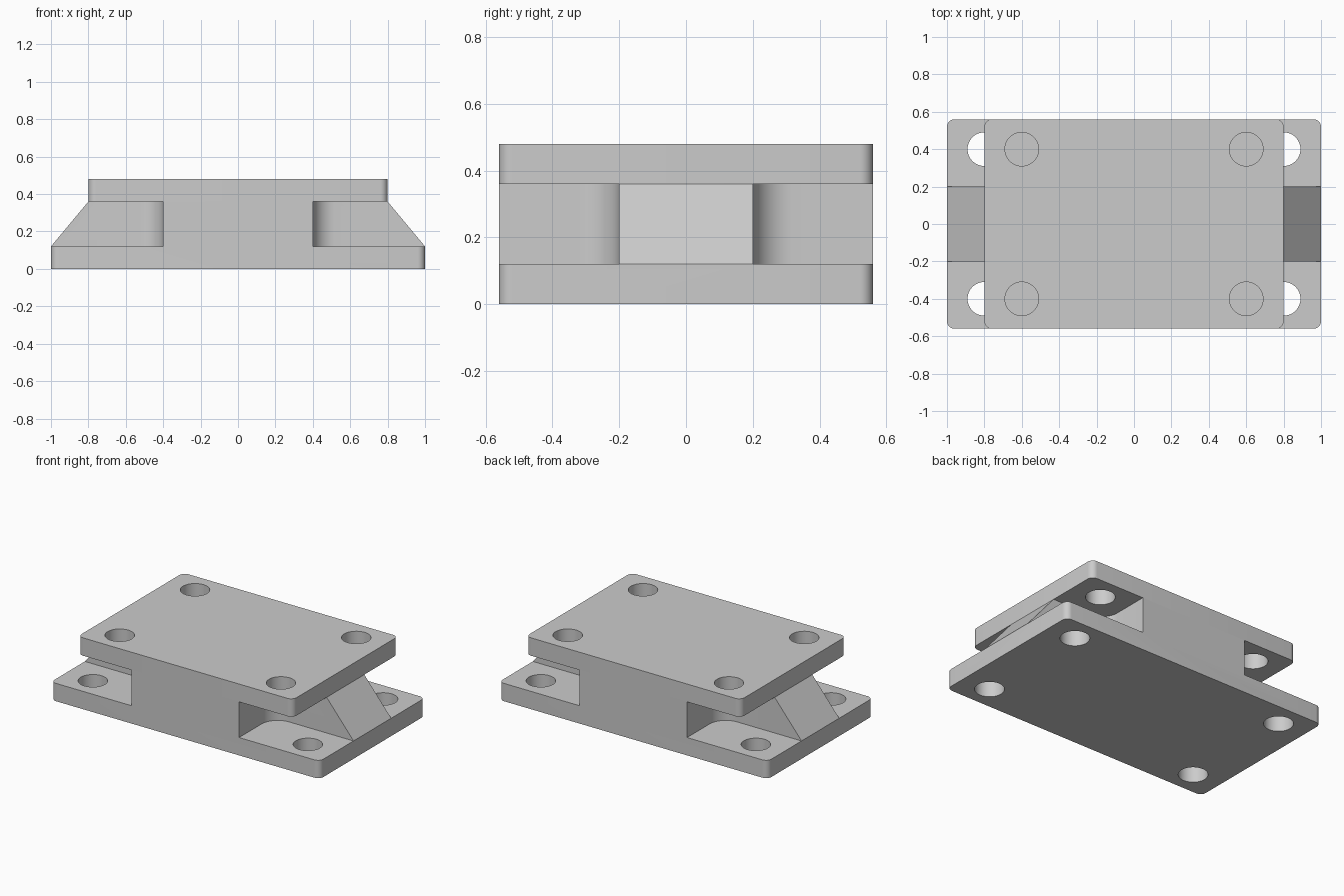
import bpy, bmesh
from math import sin, cos, pi

cube = bpy.data.objects.get("Cube")
if cube:
    bpy.data.objects.remove(cube, do_unlink=True)

GREY = (0.6, 0.6, 0.6, 1)
metal = bpy.data.materials.new("plain grey")
metal.use_nodes = True
metal.diffuse_color = GREY
metal.node_tree.nodes["Principled BSDF"].inputs["Base Color"].default_value = GREY

HALF_Y = 0.56
PLATE = 0.12       # plate thickness
RISE = 0.24        # height of the web between the plates
LOW_X, TOP_X = 1.0, 0.8


def arc(cx, cy, r, start, end, n=10):
    """Points along an arc, angles in quarter turns."""
    angles = [(start + (end - start) * i / n) * pi / 2 for i in range(n + 1)]
    return [(cx + r * cos(a), cy + r * sin(a)) for a in angles]


def four_way(points):
    """Mirror a first-quadrant outline, x axis to y axis, into a full loop."""
    half = points + [(-x, y) for x, y in reversed(points)]
    return half + [(-x, -y) for x, y in half]


def prism(name, outline, z0, z1):
    bm = bmesh.new()
    base = bm.faces.new([bm.verts.new((x, y, z0)) for x, y in outline])
    top = bmesh.ops.extrude_face_region(bm, geom=[base])["geom"]
    bmesh.ops.translate(bm, vec=(0, 0, z1 - z0),
                        verts=[v for v in top if isinstance(v, bmesh.types.BMVert)])
    bmesh.ops.recalc_face_normals(bm, faces=bm.faces)
    mesh = bpy.data.meshes.new(name)
    bm.to_mesh(mesh)
    bm.free()
    mesh.materials.append(metal)
    obj = bpy.data.objects.new(name, mesh)
    bpy.context.collection.objects.link(obj)
    return obj


def combine(target, tool, operation):
    mod = target.modifiers.new(operation.lower(), 'BOOLEAN')
    mod.object, mod.operation, mod.solver = tool, operation, 'EXACT'
    bpy.ops.object.select_all(action='DESELECT')
    bpy.context.view_layer.objects.active = target
    target.select_set(True)
    bpy.ops.object.modifier_apply(modifier=mod.name)
    bpy.data.objects.remove(tool, do_unlink=True)


def drilled_plate(name, half_x, hole_x, z0):
    """Round-cornered plate with four through holes."""
    r = 0.04
    plate = prism(name, four_way(arc(half_x - r, HALF_Y - r, r, 0, 1, 8)), z0, z0 + PLATE)
    for sx in (-1, 1):
        for sy in (-1, 1):
            circle = arc(sx * hole_x, sy * 0.4, 0.09, 0, 4, 48)[:-1]
            combine(plate, prism("hole_cutter", circle, z0 - 0.05, z0 + PLATE + 0.05),
                    'DIFFERENCE')
    return plate


# Base and top plates
base = drilled_plate("mounting_bracket", LOW_X, 0.8, 0)
top = drilled_plate("top_plate", TOP_X, 0.6, PLATE + RISE)

# Cross-shaped web with filleted inner corners and sloping ends
fillet = 0.12
quarter = [(LOW_X, 0.2)] + arc(0.4 + fillet, 0.2 + fillet, fillet, 3, 2) + [(0.4, HALF_Y)]
web = prism("web", four_way(quarter), PLATE, PLATE + RISE)
for v in web.data.vertices:
    if v.co.z > 0.3 and abs(v.co.x) > 0.9:
        v.co.x *= TOP_X / LOW_X

# Fuse into one solid and merge coplanar faces
combine(base, web, 'UNION')
combine(base, top, 'UNION')
bm = bmesh.new()
bm.from_mesh(base.data)
bmesh.ops.remove_doubles(bm, verts=bm.verts, dist=0.0001)
bmesh.ops.dissolve_limit(bm, angle_limit=0.01, verts=bm.verts, edges=bm.edges)
bm.to_mesh(base.data)
bm.free()
bpy.ops.object.select_all(action='DESELECT')
base.select_set(True)
bpy.context.view_layer.objects.active = base
bpy.ops.object.shade_smooth_by_angle(angle=pi / 6)
